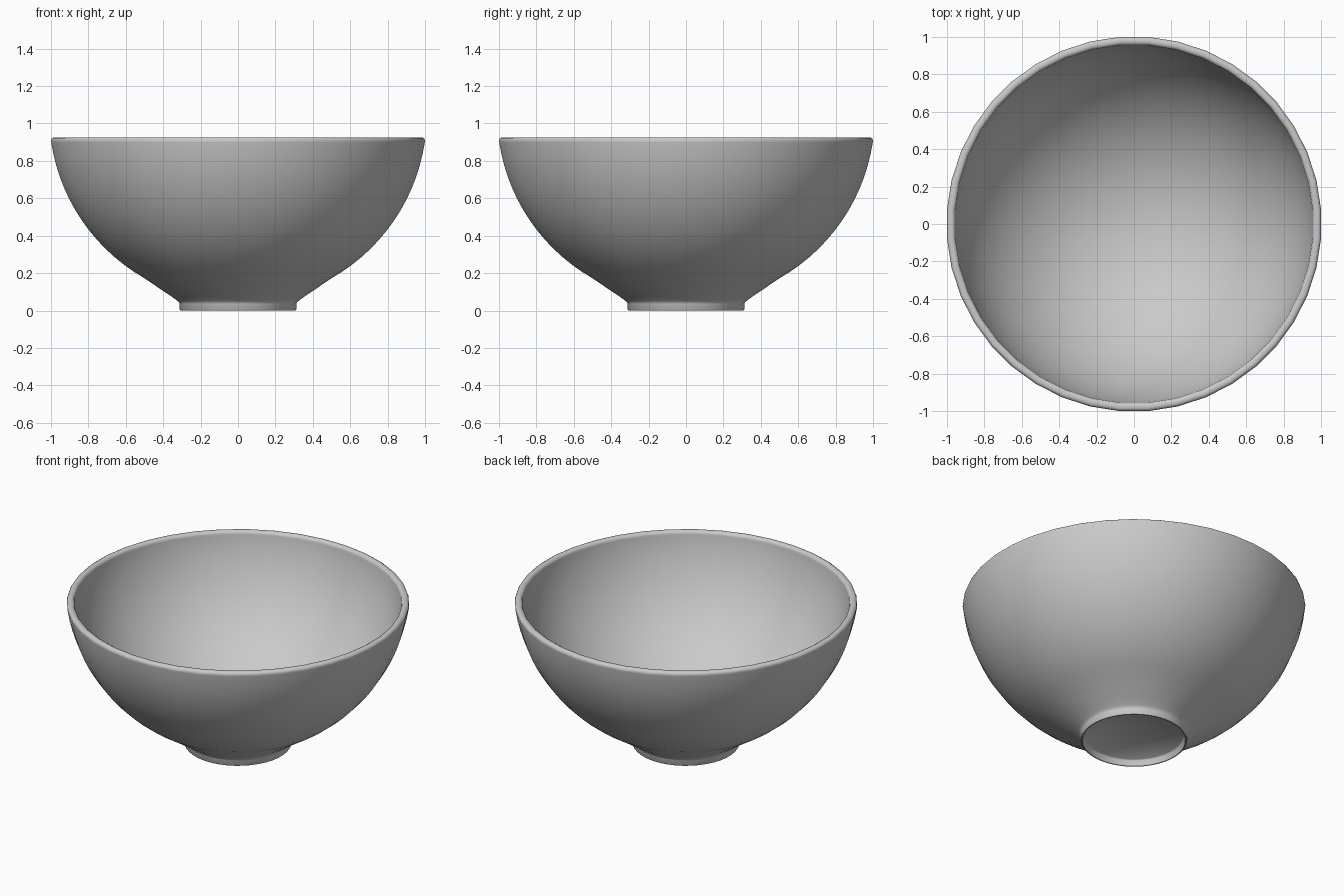
import bpy
import bmesh
import math

default = bpy.data.objects.get("Cube")
if default:
    bpy.data.objects.remove(default, do_unlink=True)

SIDES = 40
CENTRE_Z = 1.05          # centre of the spherical wall
OUTER_R, INNER_R = 1.01, 0.967


def arc(radius, start, end, steps):
    """Points (r, z) on the wall, angles in degrees from straight down."""
    points = []
    for i in range(steps + 1):
        t = math.radians(start + (end - start) * i / steps)
        points.append((radius * math.sin(t), CENTRE_Z - radius * math.cos(t)))
    return points


# Profile from the underside centre, round the foot and rim, to the inside centre
foot = [(0, 0.04), (0.288, 0.04), (0.295, 0.034), (0.297, 0.006), (0.301, 0),
        (0.307, 0), (0.312, 0.006), (0.312, 0.035), (0.317, 0.045), (0.327, 0.054)]
slope = [(0.36, 0.078), (0.42, 0.118)]
rim = [(1.0, 0.909), (0.996, 0.919), (0.986, 0.925),
       (0.97, 0.925), (0.96, 0.919), (0.956, 0.909)]
profile = foot + slope + arc(OUTER_R, 29.7, 81.4, 14) + rim + arc(INNER_R, 81.1, 0, 20)

# Spin the profile, with a flat side facing each axis
half = math.pi / SIDES
scale = 1 / math.cos(half)
bm = bmesh.new()
verts = [bm.verts.new((r * scale * math.cos(half), r * scale * math.sin(half), z))
         for r, z in profile]
edges = [bm.edges.new(pair) for pair in zip(verts, verts[1:])]
bmesh.ops.spin(bm, geom=verts + edges, cent=(0, 0, 0), axis=(0, 0, 1),
               angle=math.tau, steps=SIDES, use_duplicate=False)
bmesh.ops.remove_doubles(bm, verts=bm.verts[:], dist=0.0005)
bmesh.ops.recalc_face_normals(bm, faces=bm.faces[:])
mesh = bpy.data.meshes.new("bowl")
bm.to_mesh(mesh)
bm.free()

bowl = bpy.data.objects.new("bowl", mesh)
bpy.context.collection.objects.link(bowl)

# Glaze colour
colour = (0.59, 0.59, 0.59, 1)
glaze = bpy.data.materials.new("grey glaze")
glaze.use_nodes = True
glaze.diffuse_color = colour
for node in glaze.node_tree.nodes:
    if node.type == "BSDF_PRINCIPLED":
        node.inputs["Base Color"].default_value = colour
mesh.materials.append(glaze)

# Smooth shading
bpy.ops.object.select_all(action="DESELECT")
bowl.select_set(True)
bpy.context.view_layer.objects.active = bowl
bpy.ops.object.shade_smooth_by_angle(angle=math.radians(50))
